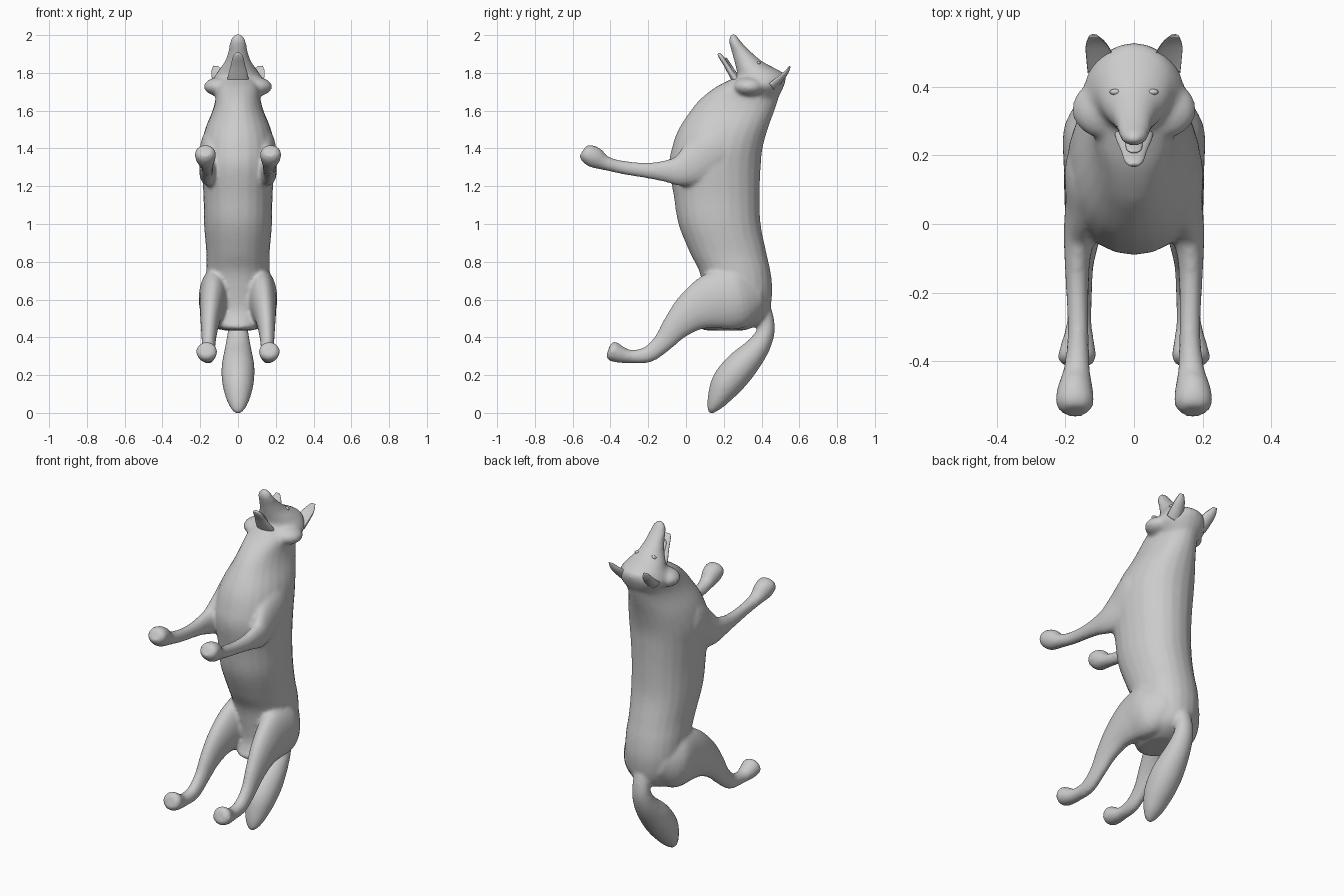
import bpy, bmesh, math
from mathutils import Vector


def spline(rows, steps):
    """Catmull-Rom interpolation of rows of numbers."""
    out = []
    for i in range(len(rows) - 1):
        p0, p1, p2, p3 = (rows[min(max(i + k, 0), len(rows) - 1)] for k in (-1, 0, 1, 2))
        for s in range(steps):
            t = s / steps
            out.append([0.5 * (2 * b + (c - a) * t + (2 * a - 5 * b + 4 * c - d) * t * t
                               + (3 * b - a - 3 * c + d) * t ** 3)
                        for a, b, c, d in zip(p0, p1, p2, p3)])
    return out + [list(rows[-1])]


def loft(bm, rows, side=1, steps=4, n=24, cup=None, level=False, power=1.0):
    """Ellipse rings (x, y, z, half width, half depth) swept along a path."""
    rows = spline(rows, steps)
    rings = []
    for i, (x, y, z, rx, r) in enumerate(rows):
        a, b = rows[max(i - 1, 0)], rows[min(i + 1, len(rows) - 1)]
        t = Vector((0, 0, 1)) if level else Vector((0, b[1] - a[1], b[2] - a[2])).normalized()
        nrm = t.cross(Vector((1, 0, 0)))
        ring = []
        for k in range(n):
            ang = 2 * math.pi * k / n
            c, d = (math.copysign(abs(q) ** power, q) for q in (math.cos(ang), math.sin(ang)))
            if cup is not None and d < 0:
                d *= cup
            p = Vector((x + rx * c, y, z)) + nrm * (r * d)
            p.x *= side
            ring.append(bm.verts.new(p))
        rings.append(ring)
    faces = [bm.faces.new(rings[0]), bm.faces.new(rings[-1])]
    for a, b in zip(rings, rings[1:]):
        for k in range(n):
            faces.append(bm.faces.new((a[k], a[(k + 1) % n], b[(k + 1) % n], b[k])))
    bmesh.ops.recalc_face_normals(bm, faces=faces)


def ball(bm, centre, radii):
    verts = bmesh.ops.create_uvsphere(bm, u_segments=20, v_segments=12, radius=1)["verts"]
    for v in verts:
        v.co = Vector([c + r * q for c, r, q in zip(centre, radii, v.co)])


def finish(bm, name):
    me = bpy.data.meshes.new(name)
    bm.to_mesh(me)
    bm.free()
    for p in me.polygons:
        p.use_smooth = True
    ob = bpy.data.objects.new(name, me)
    bpy.context.collection.objects.link(ob)
    return ob


def upright(rows):
    """Rows (z, front y, back y, half width) to loft rows."""
    return [(0, (a + b) / 2, z, rx, (b - a) / 2) for z, a, b, rx in rows]


body = bmesh.new()

# torso and neck
loft(body, upright([
    (.437, .10, .31, .08), (.455, .07, .36, .115), (.49, .085, .415, .135),
    (.55, .10, .445, .15), (.65, .09, .457, .165), (.75, .07, .447, .168),
    (.85, .02, .425, .168), (1.0, -.04, .395, .18), (1.15, -.065, .39, .183),
    (1.3, -.09, .395, .193), (1.4, -.075, .405, .195), (1.5, -.04, .432, .175),
    (1.6, .025, .468, .135), (1.66, .075, .488, .12), (1.72, .15, .505, .118),
    (1.755, .215, .505, .105), (1.785, .28, .48, .08)]), level=True, power=.93)

# skull and muzzle
loft(body, upright([
    (1.65, .28, .47, .09), (1.69, .255, .50, .12), (1.73, .245, .518, .148),
    (1.765, .26, .528, .135), (1.795, .27, .52, .115), (1.825, .265, .47, .095),
    (1.86, .256, .405, .07), (1.91, .243, .345, .052), (1.955, .23, .30, .044),
    (1.985, .23, .277, .034), (2.004, .24, .262, .016)]), level=True)

# tail
loft(body, [
    (0, .37, .60, .05, .06), (0, .415, .52, .05, .045), (0, .422, .43, .055, .048),
    (0, .375, .34, .07, .065), (0, .29, .245, .087, .085), (0, .215, .155, .083, .083),
    (0, .165, .07, .06, .055), (0, .138, .02, .035, .028), (0, .13, -.002, .012, .01)])

for s in (1, -1):
    # cheek ruff
    ball(body, (s * .088, .335, 1.727), (.093, .085, .052))
    # front leg and paw
    loft(body, [
        (.09, .28, 1.47, .05, .08), (.12, .18, 1.41, .078, .13), (.14, .07, 1.33, .06, .12),
        (.155, -.02, 1.285, .05, .088), (.165, -.1, 1.28, .038, .06),
        (.165, -.2, 1.283, .033, .042), (.163, -.32, 1.297, .031, .036),
        (.167, -.42, 1.32, .038, .037), (.172, -.48, 1.35, .052, .056),
        (.173, -.525, 1.375, .055, .05), (.172, -.546, 1.388, .035, .033)], s)
    # hind leg and paw
    loft(body, [
        (.07, .40, .63, .06, .08), (.105, .29, .61, .097, .16), (.125, .16, .595, .08, .155),
        (.14, .04, .54, .062, .112), (.15, -.05, .46, .047, .077),
        (.155, -.12, .375, .037, .054), (.157, -.2, .31, .035, .044),
        (.16, -.29, .298, .037, .035), (.164, -.35, .31, .049, .046),
        (.166, -.392, .328, .056, .052), (.166, -.411, .335, .034, .033)], s)

# fuse the limbs into one soft skin
ob = finish(body, "body")
m = ob.modifiers.new("fuse", "REMESH")
m.mode = "VOXEL"
m.voxel_size = 0.011
m.use_smooth_shade = True
m = ob.modifiers.new("soften", "SMOOTH")
m.factor = 0.5
m.iterations = 5

# cupped ears
for s, label in ((1, "left_ear"), (-1, "right_ear")):
    bm = bmesh.new()
    loft(bm, [(.085, .44, 1.745, .05, .045), (.097, .48, 1.775, .042, .037),
              (.109, .52, 1.808, .032, .025), (.118, .548, 1.838, .013, .008)],
         s, cup=-.15)
    finish(bm, label)

# open lower jaw
bm = bmesh.new()
loft(bm, [(0, .29, 1.73, .06, .03), (0, .25, 1.785, .053, .02), (0, .215, 1.84, .038, .014),
          (0, .185, 1.885, .028, .012), (0, .172, 1.903, .014, .007)])
finish(bm, "lower_jaw")

# tongue
bm = bmesh.new()
loft(bm, [(0, .275, 1.77, .028, .012), (0, .245, 1.82, .026, .009),
          (0, .218, 1.865, .022, .007), (0, .21, 1.88, .01, .004)])
finish(bm, "tongue")

# eyes
bm = bmesh.new()
for s in (1, -1):
    ball(bm, (s * .055, .385, 1.853), (.016, .009, .010))
finish(bm, "eyes")
